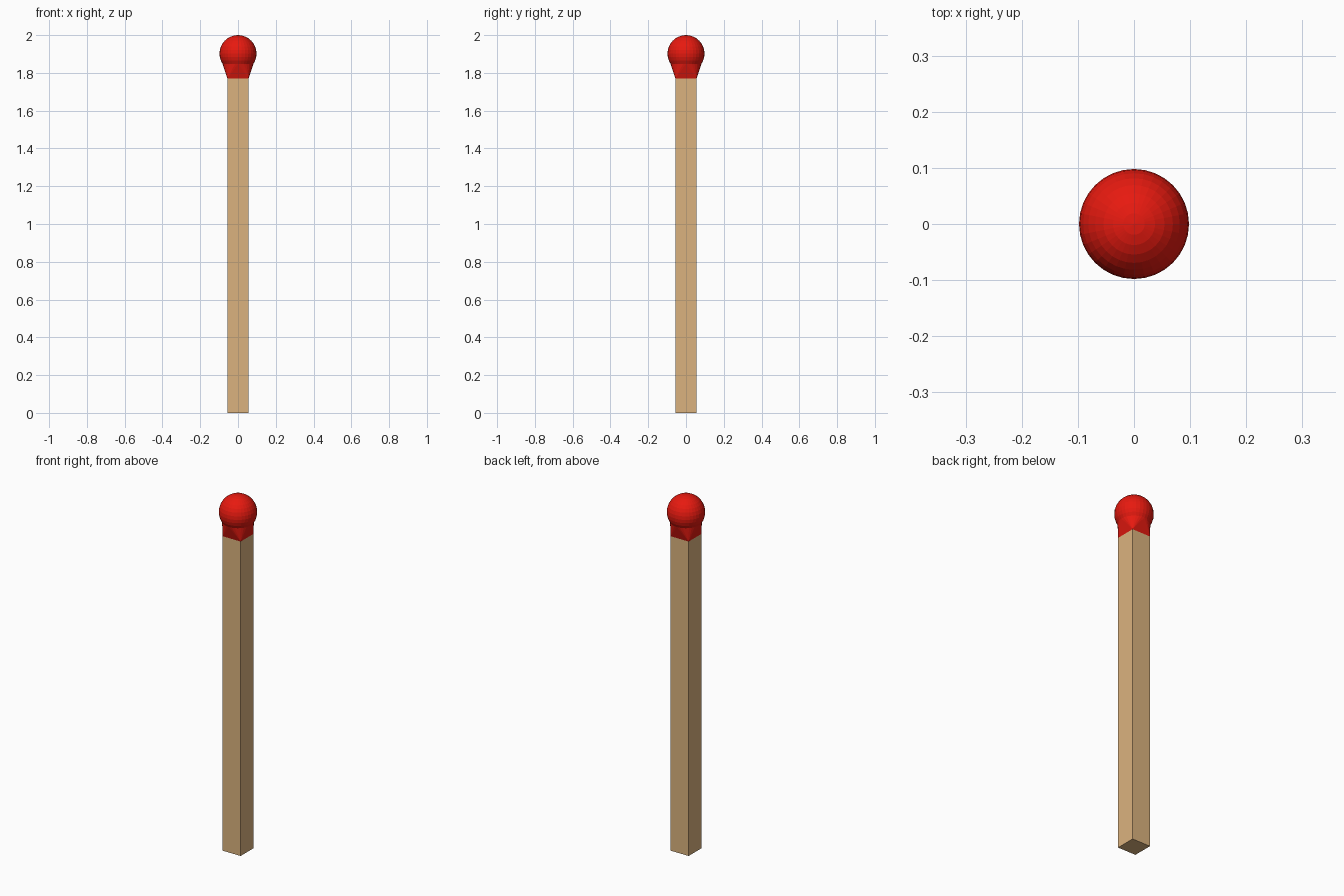
import bpy, bmesh
from math import atan2, pi, floor
from mathutils import Matrix

if "Cube" in bpy.data.objects:
    bpy.data.objects.remove(bpy.data.objects["Cube"])

HALF, JOIN = 0.056, 1.771     # stick half width, height where the head starts
R, CZ = 0.098, 1.902          # ball of the head


def finish(bm, name, color):
    bmesh.ops.recalc_face_normals(bm, faces=bm.faces)
    mesh = bpy.data.meshes.new(name)
    bm.to_mesh(mesh)
    bm.free()
    mat = bpy.data.materials.new(name + "_colour")
    mat.diffuse_color = color
    mat.use_nodes = True
    mat.node_tree.nodes["Principled BSDF"].inputs["Base Color"].default_value = mat.diffuse_color
    mesh.materials.append(mat)
    obj = bpy.data.objects.new(name, mesh)
    bpy.context.collection.objects.link(obj)


# Square wooden stick
bm = bmesh.new()
bmesh.ops.create_cube(bm, size=1, matrix=Matrix.Translation((0, 0, JOIN / 2))
                      @ Matrix.Diagonal((2 * HALF, 2 * HALF, JOIN, 1)))
finish(bm, "stick", (0.71, 0.45, 0.21, 1))

# Head: ball cut open underneath
bm = bmesh.new()
bmesh.ops.create_uvsphere(bm, u_segments=32, v_segments=16, radius=R,
                          matrix=Matrix.Translation((0, 0, CZ)))
bmesh.ops.delete(bm, geom=[v for v in bm.verts if v.co.z < CZ - 0.6 * R], context='VERTS')
rim = [e for e in bm.edges if e.is_boundary]
rim_verts = list({v for e in rim for v in e.verts})

# Neck: a fan from each stick corner to its quarter of the rim
corners = [bm.verts.new((x * HALF, y * HALF, JOIN))
           for x, y in ((1, 1), (-1, 1), (-1, -1), (1, -1))]
for e in rim:
    mid = (e.verts[0].co + e.verts[1].co) / 2
    quarter = floor((atan2(mid.y, mid.x) % (2 * pi)) / (pi / 2))
    bm.faces.new((e.verts[0], e.verts[1], corners[quarter]))

# Neck: one flat triangle on each stick side
for i, (dx, dy) in enumerate(((0, 1), (-1, 0), (0, -1), (1, 0))):
    tip = max(rim_verts, key=lambda v: v.co.x * dx + v.co.y * dy)
    bm.faces.new((corners[i], corners[(i + 1) % 4], tip))
bm.faces.new(corners)
finish(bm, "match_head", (0.8, 0.01, 0.005, 1))
